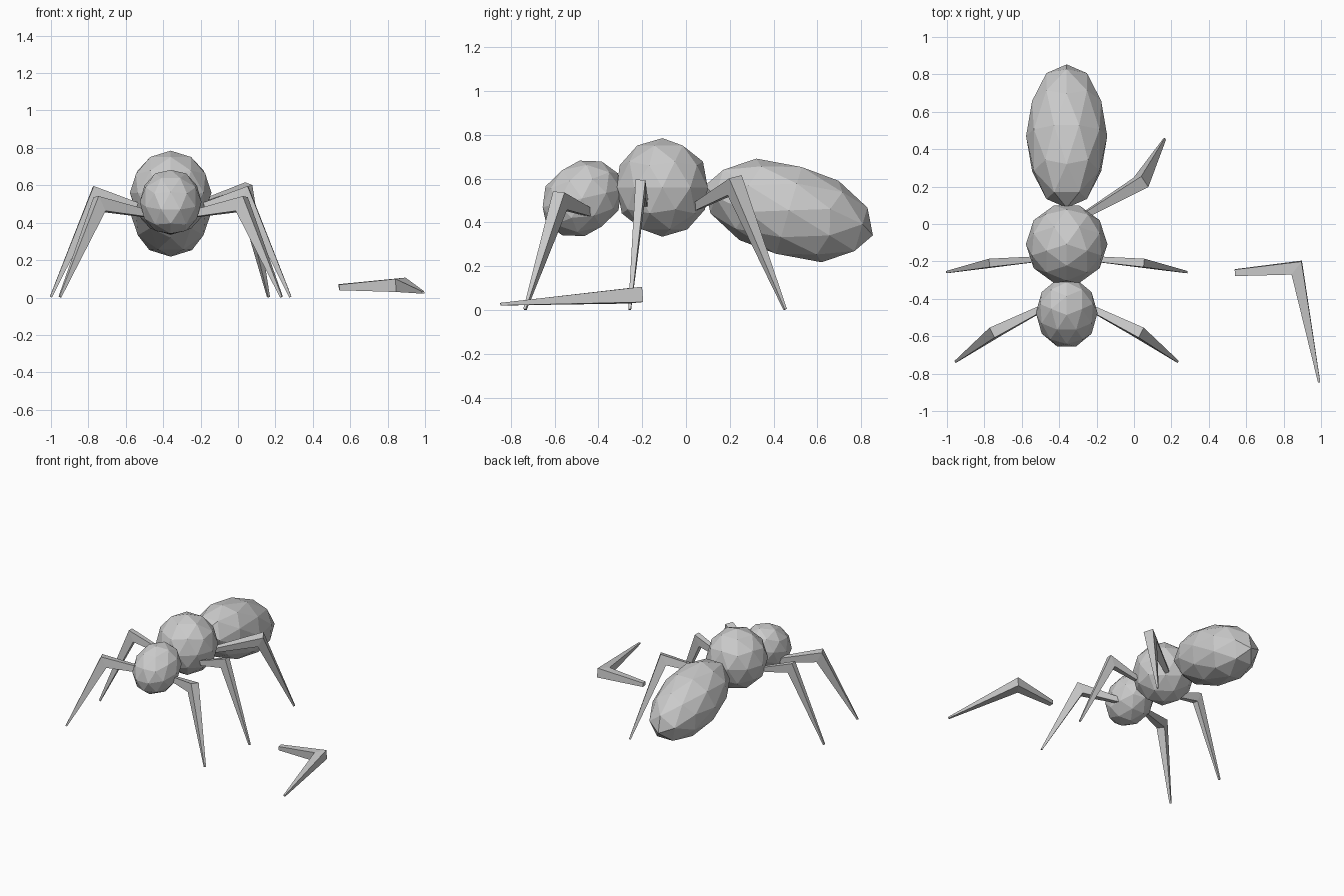
import bpy
import bmesh
from math import radians
from mathutils import Matrix, Vector

cube = bpy.data.objects.get("Cube")
if cube:
    bpy.data.objects.remove(cube, do_unlink=True)

AXIS_X = -0.36  # the body's own mirror line

grey = bpy.data.materials.new("plain grey")
grey.use_nodes = True
grey.diffuse_color = (0.6, 0.6, 0.6, 1)
grey.node_tree.nodes["Principled BSDF"].inputs["Base Color"].default_value = (0.6, 0.6, 0.6, 1)


def add_object(name, bm):
    bmesh.ops.recalc_face_normals(bm, faces=bm.faces)
    mesh = bpy.data.meshes.new(name)
    bm.to_mesh(mesh)
    bm.free()
    mesh.materials.append(grey)
    obj = bpy.data.objects.new(name, mesh)
    bpy.context.collection.objects.link(obj)
    return obj


def body_part(name, y, z, radius, length, tilt):
    """Faceted ball, stretched along its pole and tilted about x."""
    bm = bmesh.new()
    matrix = (Matrix.Translation((AXIS_X, y, z))
              @ Matrix.Rotation(radians(tilt), 4, 'X')
              @ Matrix.Diagonal((radius, radius, length, 1))
              @ Matrix.Rotation(radians(-90), 4, 'Z'))
    bmesh.ops.create_icosphere(bm, subdivisions=2, radius=1, matrix=matrix)
    return add_object(name, bm)


def leg(name, root, knee, tip, knee_width):
    """Two tapered square bars joined by a mitred knee."""
    root, knee, tip = Vector(root), Vector(knee), Vector(tip)
    upper = (knee - root).normalized()
    lower = (tip - knee).normalized()
    side = upper.cross(lower).normalized()
    sections = [
        (root, side.cross(upper), 0.03, 0.035),
        (knee, (upper - lower).normalized(), knee_width, 0.088),
        (tip, side.cross(lower), 0.012, 0.012),
    ]
    bm = bmesh.new()
    rings = []
    for centre, out, width, depth in sections:
        out = out if out.dot(upper - lower) > 0 else -out
        rings.append([bm.verts.new(centre + side * width / 2 * a + out * depth / 2 * b)
                      for a, b in ((-1, -1), (1, -1), (1, 1), (-1, 1))])
    for first, second in zip(rings, rings[1:]):
        for i in range(4):
            j = (i + 1) % 4
            bm.faces.new((first[i], first[j], second[j], second[i]))
    bm.faces.new(rings[0])
    bm.faces.new(rings[-1])
    return add_object(name, bm)


# Body
body_part("head", -0.475, 0.51, 0.165, 0.20, -55)
body_part("thorax", -0.108, 0.56, 0.218, 0.225, 0)
body_part("abdomen", 0.47, 0.455, 0.217, 0.40, -106.5)

# Attached legs; the rear right one is missing
legs = {
    "front": ((-0.25, -0.44, 0.445), (0.02, -0.575, 0.5), (0.232, -0.735, 0.003), 0.06),
    "middle": ((-0.18, -0.19, 0.49), (0.035, -0.208, 0.555), (0.28, -0.257, 0.003), 0.045),
    "rear": ((-0.26, 0.05, 0.475), (0.037, 0.222, 0.57), (0.163, 0.453, 0.003), 0.07),
}
for place, (root, knee, tip, width) in legs.items():
    leg(place + "_left_leg", root, knee, tip, width)
    if place != "rear":
        mirrored = [(2 * AXIS_X - x, y, z) for x, y, z in (root, knee, tip)]
        leg(place + "_right_leg", *mirrored, width)

# Leg lying on the ground beside the body
leg("detached_leg", (0.54, -0.26, 0.055), (0.87, -0.233, 0.068), (0.99, -0.847, 0.027), 0.07)
